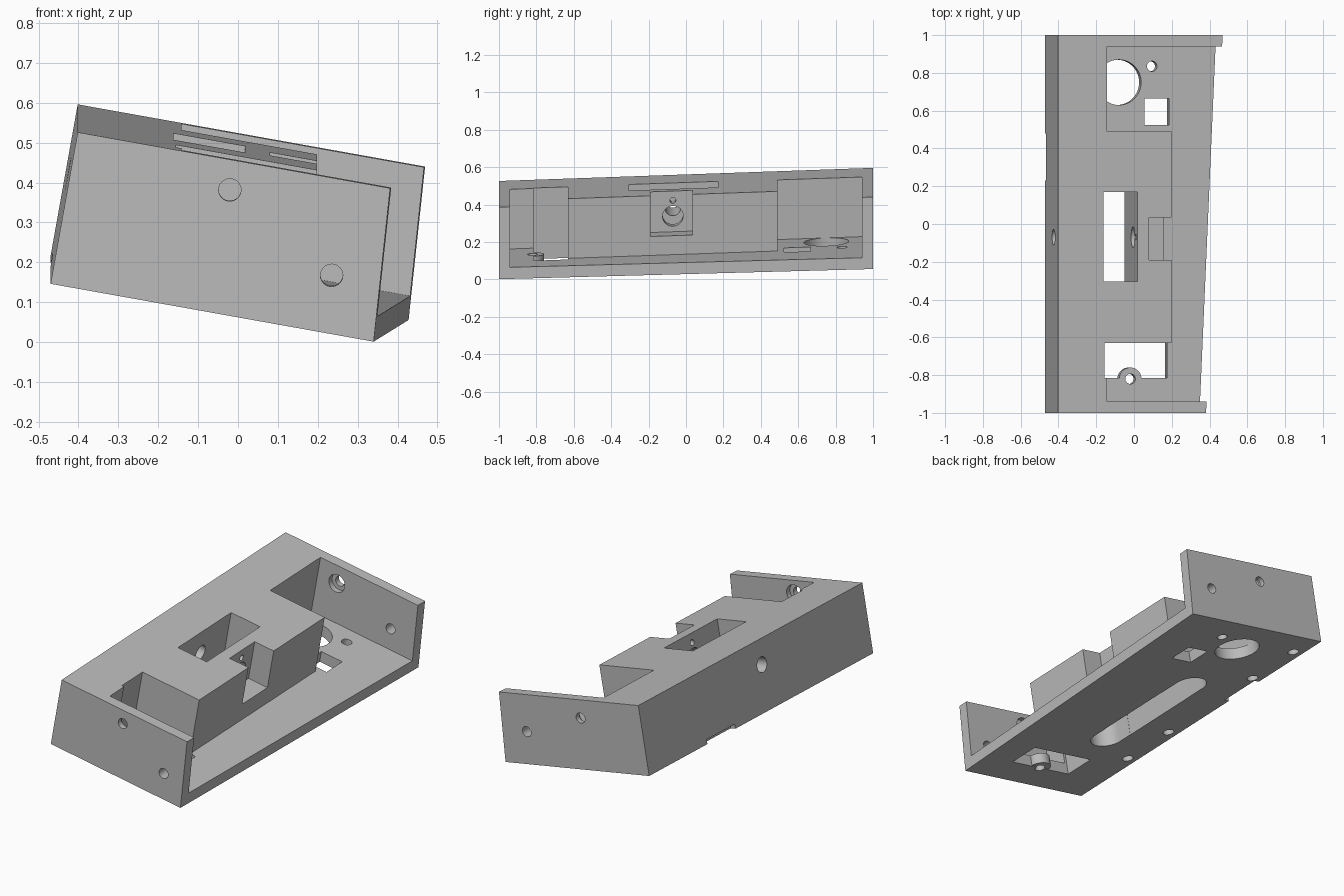
import bpy, bmesh, math
from mathutils import Matrix, Vector

if "Cube" in bpy.data.objects:
    bpy.data.objects.remove(bpy.data.objects["Cube"])

grey = bpy.data.materials.new("plain grey")
grey.use_nodes = True
colour = (0.5, 0.5, 0.5, 1)
grey.diffuse_color = colour
grey.node_tree.nodes["Principled BSDF"].inputs["Base Color"].default_value = colour

HEIGHT, FLOOR, INNER = 0.386, 0.062, 0.94


def add_object(name, bm):
    bmesh.ops.recalc_face_normals(bm, faces=bm.faces)
    mesh = bpy.data.meshes.new(name)
    bm.to_mesh(mesh)
    bm.free()
    obj = bpy.data.objects.new(name, mesh)
    bpy.context.collection.objects.link(obj)
    return obj


def box(name, u, v, w):
    bm = bmesh.new()
    bmesh.ops.create_cube(bm, size=1)
    for vert in bm.verts:
        vert.co = [(lo + hi) / 2 + t * (hi - lo) for t, (lo, hi) in zip(vert.co, (u, v, w))]
    return add_object(name, bm)


def rod(name, start, end, radius):
    start, end = Vector(start), Vector(end)
    bm = bmesh.new()
    axis = end - start
    turn = Vector((0, 0, 1)).rotation_difference(axis).to_matrix().to_4x4()
    bmesh.ops.create_cone(bm, cap_ends=True, segments=48, radius1=radius, radius2=radius,
                          depth=axis.length, matrix=Matrix.Translation((start + end) / 2) @ turn)
    return add_object(name, bm)


# Hull: wedge-shaped block, wider at the back, with a leaning right side
bm = bmesh.new()
bmesh.ops.create_cube(bm, size=2)
for vert in bm.verts:
    x, y, z = vert.co
    w = HEIGHT if z > 0 else 0
    u = 0.823 + 0.0445 * (y + 1) - 0.07 * w if x > 0 else 0
    vert.co = (u, y, w)
body = add_object("tilted_housing", bm)


def combine(tool, operation="DIFFERENCE"):
    mod = body.modifiers.new(tool.name, "BOOLEAN")
    mod.operation, mod.solver, mod.object = operation, "EXACT", tool
    bpy.context.view_layer.update()
    result = bpy.data.meshes.new_from_object(body.evaluated_get(bpy.context.evaluated_depsgraph_get()))
    body.modifiers.clear()
    body.data = result
    bpy.data.objects.remove(tool)


# Open right side and the two end pockets
combine(box("side_opening", (0.61, 2), (-INNER, INNER), (FLOOR, 1)))
combine(box("front_pocket", (0.264, 0.7), (-INNER, -0.63), (FLOOR, 1)))
combine(box("back_pocket", (0.264, 0.7), (0.49, INNER), (FLOOR, 1)))

# Front window with a screw boss on its edge
combine(box("front_window", (0.25, 0.645), (-0.815, -0.63), (-1, 1)))
combine(rod("screw_boss", (0.447, -0.82, 0.005), (0.447, -0.82, 0.061), 0.06), "UNION")
combine(rod("boss_hole", (0.447, -0.82, -0.1), (0.447, -0.82, 0.2), 0.027))

# Openings through the back floor
combine(rod("round_opening", (0.385, 0.75, -0.1), (0.385, 0.75, FLOOR + 0.001), 0.12))
combine(rod("pin_hole", (0.563, 0.835, -0.1), (0.563, 0.835, 0.1), 0.027))
combine(box("square_opening", (0.523, 0.655), (0.525, 0.665), (-0.1, 0.1)))

# Central shaft from the top, meeting a rounded slot underneath
combine(box("central_shaft", (0.244, 0.427), (-0.305, 0.17), (-1, 1)))
RADIUS, DEPTH = 0.09, 0.12
combine(box("slot_middle", (0.335 - RADIUS, 0.335 + RADIUS), (-0.39, 0.3), (-0.1, DEPTH)))
for y in (-0.39, 0.3):
    combine(rod("slot_end", (0.335, y, -0.1), (0.335, y, DEPTH), RADIUS))

# Notch in the block's right side, and the cross bore running into it
combine(box("side_notch", (0.49, 0.7), (-0.19, 0.035), (0.165, 1)))
combine(rod("cross_bore", (-0.1, -0.07, 0.25), (0.35, -0.07, 0.25), 0.042))
combine(rod("wide_bore", (0.35, -0.07, 0.25), (0.6, -0.07, 0.25), 0.055))
combine(rod("small_bore", (0.4, -0.07, 0.335), (0.6, -0.07, 0.335), 0.016))

# Screw holes through the end walls, the upper ones counterbored inside
for side, upper, lower in ((-1, (0.401, 0.311), (0.69, 0.145)), (1, (0.385, 0.285), (0.745, 0.18))):
    for u, w in (upper, lower):
        combine(rod("wall_hole", (u, side * 1.1, w), (u, side * 0.9, w), 0.028))
    u, w = upper
    combine(rod("counterbore", (u, side * 0.9, w), (u, side * 0.97, w), 0.05))

# Blind holes along the left of the underside, and the small edge notch
for y in (-0.54, -0.2, 0.5, 0.84):
    combine(rod("base_hole", (0.062, y, -0.1), (0.062, y, 0.2), 0.03))
combine(box("edge_notch", (-0.1, 0.03), (0.23, 0.48), (-0.1, 0.025)))

# Lean the housing: roll to the right, with the back end raised
angle = math.atan(0.179)
c, s = math.cos(angle), math.sin(angle)
body.data.transform(Matrix(((c, 0, s, -0.47), (0, 1, 0, 0), (-s, 0.035, c, 0.181), (0, 0, 0, 1))))
body.data.materials.clear()
body.data.materials.append(grey)
bpy.context.view_layer.objects.active = body
body.select_set(True)
bpy.ops.object.shade_smooth_by_angle(angle=math.radians(30))
